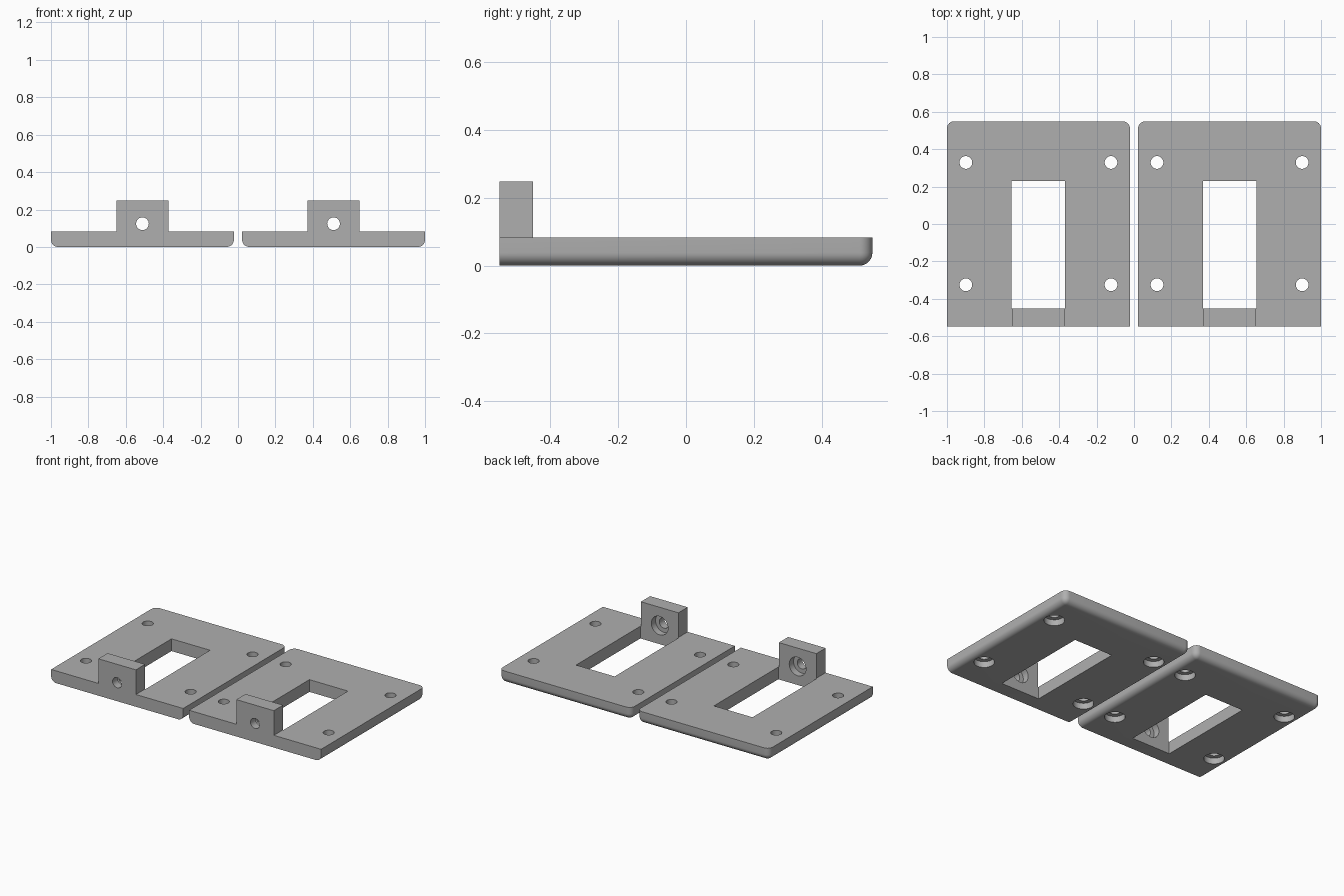
import bpy, bmesh, math
from mathutils import Matrix, Vector

cube = bpy.data.objects.get("Cube")
if cube:
    bpy.data.objects.remove(cube, do_unlink=True)

grey = bpy.data.materials.new("plain grey")
grey.use_nodes = True
colour = (0.43, 0.43, 0.43, 1)
grey.diffuse_color = colour
grey.node_tree.nodes["Principled BSDF"].inputs["Base Color"].default_value = colour

W, L, T = 0.978, 1.098, 0.082      # plate width, length, thickness
FRONT, TAB_BACK = -L / 2, -0.451
CENTRE, ROUND = 0.511, 0.038


def finish(name, bm):
    mesh = bpy.data.meshes.new(name)
    bm.to_mesh(mesh)
    bm.free()
    mesh.materials.append(grey)
    obj = bpy.data.objects.new(name, mesh)
    bpy.context.collection.objects.link(obj)
    return obj


def box_bm(lo, hi):
    lo, hi = Vector(lo), Vector(hi)
    bm = bmesh.new()
    bmesh.ops.create_cube(bm, size=1, matrix=Matrix.Translation((lo + hi) / 2)
                          @ Matrix.Diagonal((*(hi - lo), 1)))
    return bm


def box(name, lo, hi):
    return finish(name, box_bm(lo, hi))


def cylinder(name, start, end, radius):
    start, end = Vector(start), Vector(end)
    axis = end - start
    turn = axis.to_track_quat('Z', 'Y').to_matrix().to_4x4()
    bm = bmesh.new()
    bmesh.ops.create_cone(bm, cap_ends=True, segments=40, radius1=radius, radius2=radius,
                          depth=axis.length,
                          matrix=Matrix.Translation((start + end) / 2) @ turn)
    return finish(name, bm)


def combine(target, tool, operation='DIFFERENCE'):
    tool.hide_render = True
    mod = target.modifiers.new("combine", 'BOOLEAN')
    mod.operation, mod.solver, mod.object = operation, 'EXACT', tool
    graph = bpy.context.evaluated_depsgraph_get()
    mesh = bpy.data.meshes.new_from_object(target.evaluated_get(graph))
    target.modifiers.clear()
    target.data = mesh
    bpy.data.objects.remove(tool, do_unlink=True)


# Plate: rounded underside on the sides and back, rounded back corners, flat front
bm = box_bm((-W / 2, FRONT, 0), (W / 2, -FRONT, T))
rounded = []
for e in bm.edges:
    mid = (e.verts[0].co + e.verts[1].co) / 2
    bottom = mid.z < 0.001 and mid.y > FRONT + 0.001
    back_corner = mid.y > -FRONT - 0.001 and abs(mid.x) > 0.1
    if bottom or back_corner:
        rounded.append(e)
bmesh.ops.bevel(bm, geom=rounded, offset=ROUND, offset_type='OFFSET', segments=8,
                profile=0.5, affect='EDGES')
plate = finish("left_mounting_plate", bm)

# Central window and upright tab
combine(plate, box("window_cutter", (-0.143, TAB_BACK, -0.1), (0.143, 0.23, 0.2)))
combine(plate, box("tab", (-0.139, FRONT, 0.03), (0.139, TAB_BACK, 0.247)), 'UNION')

# Four screw holes, counterbored from below
for x in (-0.388, 0.388):
    for y in (-0.325, 0.329):
        combine(plate, cylinder("hole_cutter", (x, y, -0.1), (x, y, 0.2), 0.034))
        combine(plate, cylinder("bore_cutter", (x, y, -0.1), (x, y, 0.04), 0.062))

# Tab hole, counterbored from behind
z = 0.124
combine(plate, cylinder("hole_cutter", (0, -0.7, z), (0, -0.3, z), 0.034))
combine(plate, cylinder("bore_cutter", (0, TAB_BACK - 0.045, z), (0, -0.3, z), 0.062))

plate.select_set(True)
bpy.context.view_layer.objects.active = plate
bpy.ops.object.shade_smooth_by_angle(angle=math.radians(30))

# Matching second plate
plate.location.x = CENTRE
twin = plate.copy()
twin.name = "right_mounting_plate"
twin.location.x = -CENTRE
bpy.context.collection.objects.link(twin)
